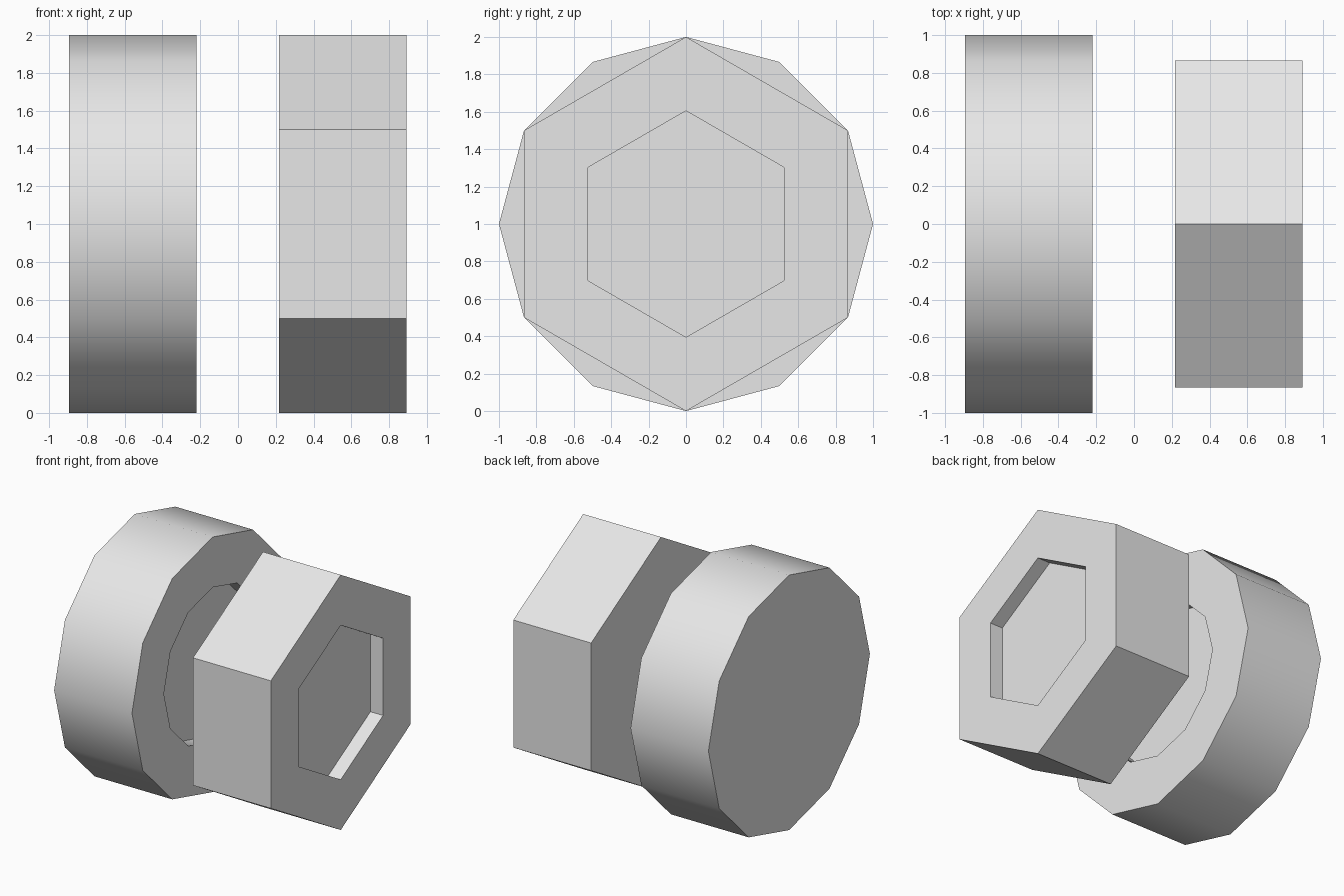
import bpy, bmesh, math

cube = bpy.data.objects.get("Cube")
if cube:
    bpy.data.objects.remove(cube, do_unlink=True)

grey = bpy.data.materials.new("light_grey")
grey.use_nodes = True
colour = (0.8, 0.8, 0.8, 1)
grey.diffuse_color = colour
grey.node_tree.nodes["Principled BSDF"].inputs["Base Color"].default_value = colour

WIDTH, RADIUS = 0.675, 1.0
SOCKET_RADIUS, SOCKET_DEPTH = 0.605, 0.11


def socketed_prism(name, sides, x_centre):
    """Prism along x with a shallow matching socket sunk into its +x end."""
    half = WIDTH / 2
    profile = [(-half, RADIUS), (half, RADIUS),
               (half, SOCKET_RADIUS), (half - SOCKET_DEPTH, SOCKET_RADIUS)]
    bm = bmesh.new()
    rings = []
    for x, r in profile:
        angles = [2 * math.pi * i / sides for i in range(sides)]
        rings.append([bm.verts.new((x, r * math.sin(a), r * math.cos(a)))
                      for a in angles])
    # Outer wall, rim and socket wall
    for a, b in zip(rings, rings[1:]):
        for i in range(sides):
            j = (i + 1) % sides
            bm.faces.new((a[i], a[j], b[j], b[i]))
    # Closed end and socket floor
    bm.faces.new(rings[0])
    bm.faces.new(rings[-1])
    bmesh.ops.recalc_face_normals(bm, faces=bm.faces)
    mesh = bpy.data.meshes.new(name)
    bm.to_mesh(mesh)
    bm.free()
    mesh.materials.append(grey)
    obj = bpy.data.objects.new(name, mesh)
    obj.location = (x_centre, 0, RADIUS)
    bpy.context.collection.objects.link(obj)
    # Rounded wheel wall shades smooth, hexagon corners stay sharp
    bpy.ops.object.select_all(action='DESELECT')
    obj.select_set(True)
    bpy.context.view_layer.objects.active = obj
    bpy.ops.object.shade_smooth_by_angle(angle=math.radians(40))


socketed_prism("round_nut", 12, -0.557)
socketed_prism("hex_nut", 6, 0.554)
